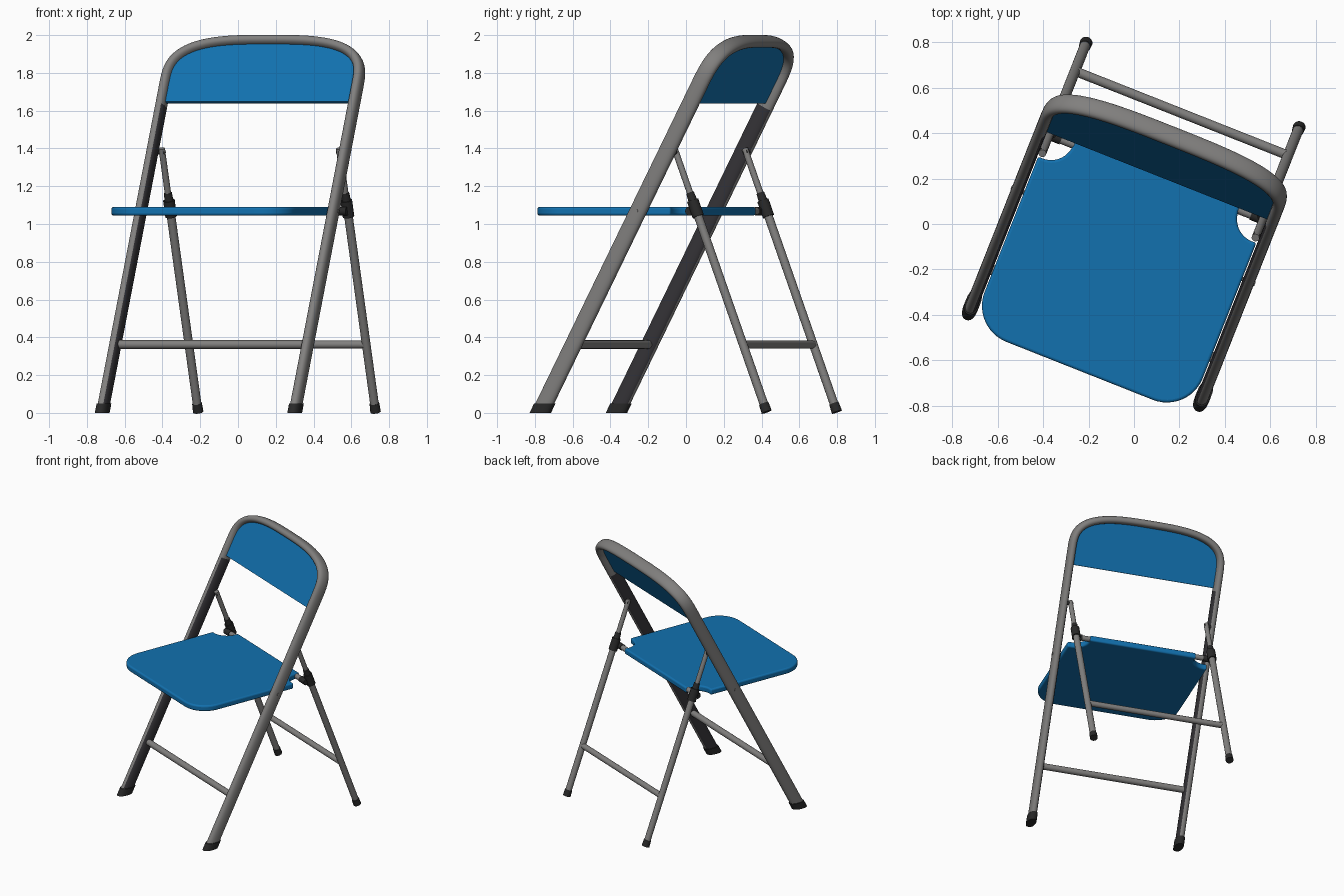
import bpy, bmesh, math
from mathutils import Vector, Matrix

if "Cube" in bpy.data.objects:
    bpy.data.objects.remove(bpy.data.objects["Cube"])

# Whole chair is turned about the vertical axis
PLACE = Matrix.Rotation(math.radians(-21.6), 4, 'Z') @ Matrix.Translation((0.015, 0, 0))


def material(name, rgb):
    m = bpy.data.materials.new(name)
    m.diffuse_color = (*rgb, 1)
    m.use_nodes = True
    m.node_tree.nodes["Principled BSDF"].inputs["Base Color"].default_value = m.diffuse_color
    return m


GREY = material("grey metal", (0.22, 0.215, 0.21))
BLUE = material("blue plastic", (0.006, 0.165, 0.43))
BLACK = material("black rubber", (0.022, 0.022, 0.022))
DARK = material("dark inner metal", (0.035, 0.033, 0.038))


def make(name, bm, *mats):
    bmesh.ops.recalc_face_normals(bm, faces=bm.faces)
    bm.transform(PLACE)
    me = bpy.data.meshes.new(name)
    bm.to_mesh(me)
    bm.free()
    ob = bpy.data.objects.new(name, me)
    bpy.context.collection.objects.link(ob)
    for m in mats:
        me.materials.append(m)
    bpy.ops.object.select_all(action='DESELECT')
    ob.select_set(True)
    bpy.context.view_layer.objects.active = ob
    bpy.ops.object.shade_smooth_by_angle(angle=math.radians(40))
    return ob


def rod(name, a, b, r1, mat, r2=None):
    a, b = Vector(a), Vector(b)
    bm = bmesh.new()
    rot = (b - a).to_track_quat('Z', 'Y').to_matrix().to_4x4()
    bmesh.ops.create_cone(bm, cap_ends=True, segments=24, radius1=r1, radius2=r2 or r1,
                          depth=(b - a).length, matrix=Matrix.Translation((a + b) / 2) @ rot)
    return make(name, bm, mat)


# Leaning plane of the main frame
HALF, LEAN = 0.548, 0.522
NORMAL = Vector((0, -1, LEAN)).normalized()


def on_frame(u, z):
    return Vector((u, -0.607 + LEAN * z, z))


def rear(u, z):
    return Vector((u, 0.667 - 0.376 * z, z))


def arch(steps, n=3.1, z0=1.735, h=0.233):
    pts = []
    for i in range(steps + 1):
        t = math.pi * i / steps
        c, s = math.cos(t), max(math.sin(t), 0)
        pts.append(on_frame(-HALF * math.copysign(abs(c) ** (2 / n), c), z0 + h * s ** (2 / n)))
    return pts


def sweep(path, a, b, seg=24):
    """Flat-oval tube along a path in the frame plane, ends cut level."""
    bm = bmesh.new()
    rings = []
    for i, p in enumerate(path):
        t = (path[min(i + 1, len(path) - 1)] - path[max(i - 1, 0)]).normalized()
        side = t.cross(NORMAL)
        ring = []
        for k in range(seg):
            w = 2 * math.pi * k / seg
            c, s = math.cos(w), math.sin(w)
            v = p + side * a * math.copysign(abs(c) ** 0.85, c) + NORMAL * b * math.copysign(abs(s) ** 0.85, s)
            if i in (0, len(path) - 1):
                v -= t * ((v.z - p.z) / t.z)
            ring.append(bm.verts.new(v))
        rings.append(ring)
    for r, q in zip(rings, rings[1:]):
        for k in range(seg):
            bm.faces.new((r[k], r[(k + 1) % seg], q[(k + 1) % seg], q[k]))
    bm.faces.new(rings[0])
    bm.faces.new(rings[-1])
    bmesh.ops.recalc_face_normals(bm, faces=bm.faces)
    return bm


# Main frame: front legs and back hoop, with darker inner sides
legs = [0.02, 0.5, 1.0, 1.35, 1.62]
path = [on_frame(-HALF, z) for z in legs] + arch(48) + [on_frame(HALF, z) for z in reversed(legs)]
bm = sweep(path, 0.027, 0.046)
for f in bm.faces:
    c = f.calc_center_median()
    if c.z < 1.62 and f.normal.x * math.copysign(1, c.x) < -0.6:
        f.material_index = 1
make("main_frame", bm, GREY, DARK)

# Backrest panel filling the hoop
bm = bmesh.new()
outline = [on_frame(-HALF, 1.64)] + arch(48) + [on_frame(HALF, 1.64)]
face = bm.faces.new([bm.verts.new(p - NORMAL * 0.004) for p in outline])
ext = bmesh.ops.extrude_face_region(bm, geom=[face])
bmesh.ops.translate(bm, vec=NORMAL * 0.02, verts=[g for g in ext['geom'] if isinstance(g, bmesh.types.BMVert)])
make("backrest", bm, BLUE)

# Seat outline: round front corners, scooped rear corners
W, FRONT, BACK, R, CUT = 0.517, -0.69, 0.25, 0.17, 0.105
half = []
for i in range(13):
    t = math.pi / 2 * i / 12
    half.append((W - R + R * math.sin(t), FRONT + R - R * math.cos(t)))
cu, cv = 0.497, 0.225
t0 = -math.acos((W - cu) / CUT)
t1 = -math.pi - math.asin((BACK - cv) / CUT)
for i in range(15):
    t = t0 + (t1 - t0) * i / 14
    half.append((cu + CUT * math.cos(t), cv + CUT * math.sin(t)))
outline = half + [(-u, v) for u, v in reversed(half)]
bm = bmesh.new()
face = bm.faces.new([bm.verts.new((u, v, 1.045)) for u, v in outline])
ext = bmesh.ops.extrude_face_region(bm, geom=[face])
bmesh.ops.translate(bm, vec=(0, 0, 0.045), verts=[g for g in ext['geom'] if isinstance(g, bmesh.types.BMVert)])
seat = make("seat", bm, BLUE)
bev = seat.modifiers.new("round edge", 'BEVEL')
bev.width, bev.segments, bev.limit_method, bev.angle_limit = 0.017, 4, 'ANGLE', math.radians(60)

# Cross bars
rod("front_crossbar", on_frame(-HALF, 0.362), on_frame(HALF, 0.362), 0.023, GREY)
rod("rear_crossbar", rear(-0.505, 0.362), rear(0.505, 0.362), 0.021, GREY)

for s, side in ((-1, "left"), (1, "right")):
    u = s * 0.505
    # Rear leg with thinner upper strut and its pivot pin
    rod("rear_leg_" + side, rear(u, 0.03), rear(u, 1.1), 0.023, GREY)
    rod("upper_strut_" + side, rear(u, 1.08), rear(u, 1.40), 0.017, GREY)
    rod("strut_pin_" + side, rear(s * 0.49, 1.38), rear(s * 0.54, 1.38), 0.013, BLACK)
    # Hinge sleeve and seat hinge rod
    rod("hinge_sleeve_" + side, rear(u, 1.04), rear(u, 1.125), 0.031, BLACK)
    rod("hinge_collar_" + side, rear(u, 1.12), rear(u, 1.165), 0.024, BLACK, 0.021)
    rod("hinge_hub_" + side, (s * 0.515, 0.228, 1.068), (s * 0.45, 0.228, 1.068), 0.023, BLACK)
    rod("hinge_rod_" + side, (s * 0.46, 0.228, 1.068), (s * 0.37, 0.228, 1.068), 0.019, GREY)
    # Seat pivot through the frame
    rod("seat_pivot_" + side, on_frame(s * 0.50, 1.068), on_frame(s * 0.578, 1.068), 0.01, GREY)
    # Rubber feet
    make("front_foot_" + side, sweep([on_frame(s * HALF, 0), on_frame(s * HALF, 0.05)], 0.033, 0.052), BLACK)
    rod("rear_foot_" + side, rear(u, 0.005), rear(u, 0.05), 0.028, BLACK, 0.026)
